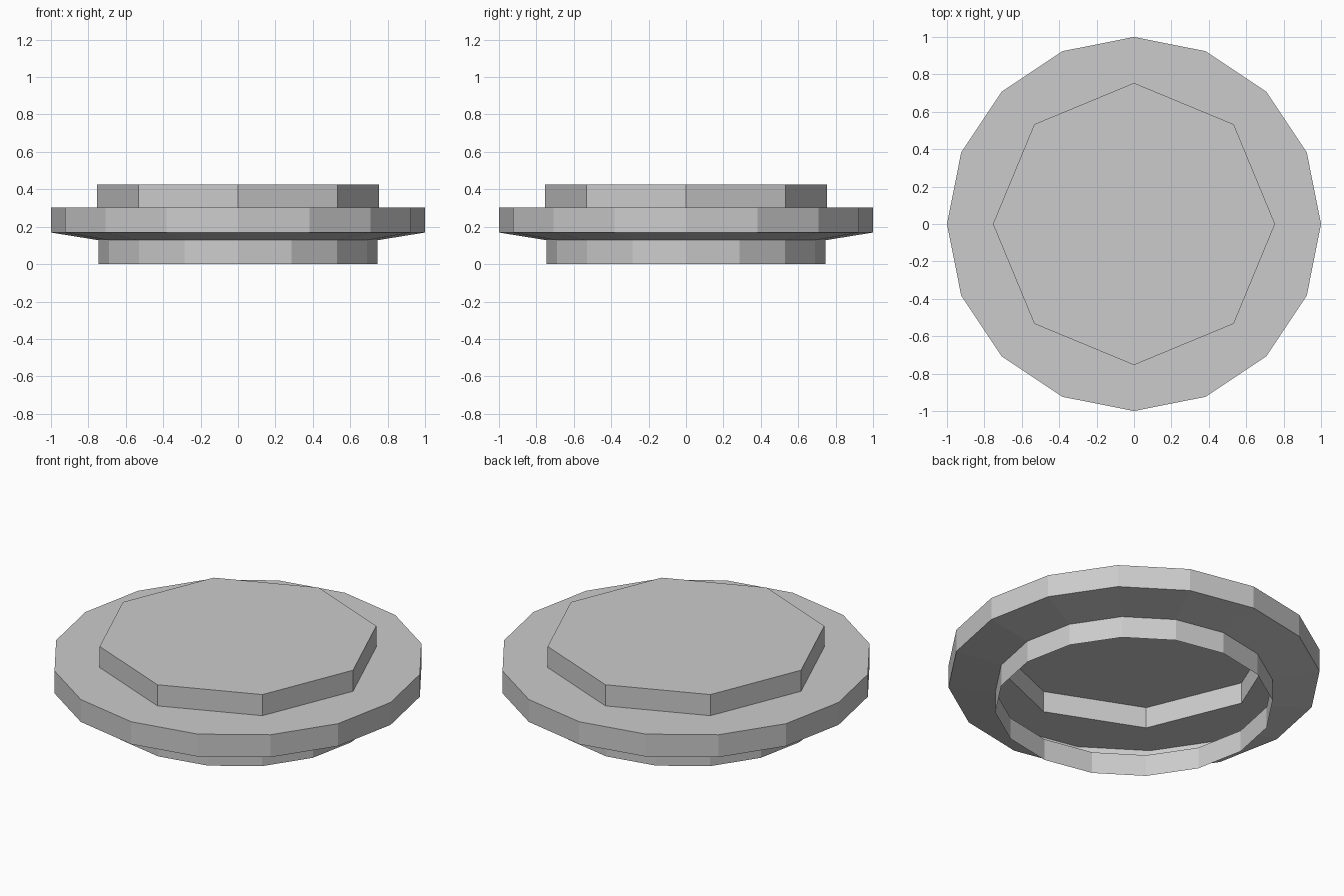
import bpy, bmesh
from math import cos, sin, tau

if "Cube" in bpy.data.objects:
    bpy.data.objects.remove(bpy.data.objects["Cube"])


def ring(bm, sides, radius, z):
    return [bm.verts.new((radius * cos(tau * i / sides), radius * sin(tau * i / sides), z))
            for i in range(sides)]


def loft(bm, lower, upper):
    # Joins two rings; the lower one may have a whole multiple of the upper's sides
    n, step = len(upper), len(lower) // len(upper)
    for i in range(n):
        edge = [lower[(i * step + k) % len(lower)] for k in range(step + 1)]
        bm.faces.new(edge + [upper[(i + 1) % n], upper[i]])


def shell(name, profile, capped=False):
    # Open-bottomed shell through rings given as (sides, radius, height)
    bm = bmesh.new()
    rings = [ring(bm, *p) for p in profile]
    for lower, upper in zip(rings, rings[1:]):
        loft(bm, lower, upper)
    if capped:
        bm.faces.new(rings[-1])
    mesh = bpy.data.meshes.new(name)
    bm.to_mesh(mesh)
    bm.free()
    obj = bpy.data.objects.new(name, mesh)
    bpy.context.collection.objects.link(obj)
    return obj


# Thin hollow foot ring
shell("foot_ring", [(16, 0.747, 0), (16, 0.747, 0.128)])

# Wide disc: sloped underside, upright rim, flat top with octagonal opening
shell("disc", [(16, 0.747, 0.128), (16, 1, 0.169), (16, 1, 0.302), (8, 0.754, 0.302)])

# Hollow octagonal raised top
shell("raised_top", [(8, 0.754, 0.302), (8, 0.754, 0.427)], capped=True)
